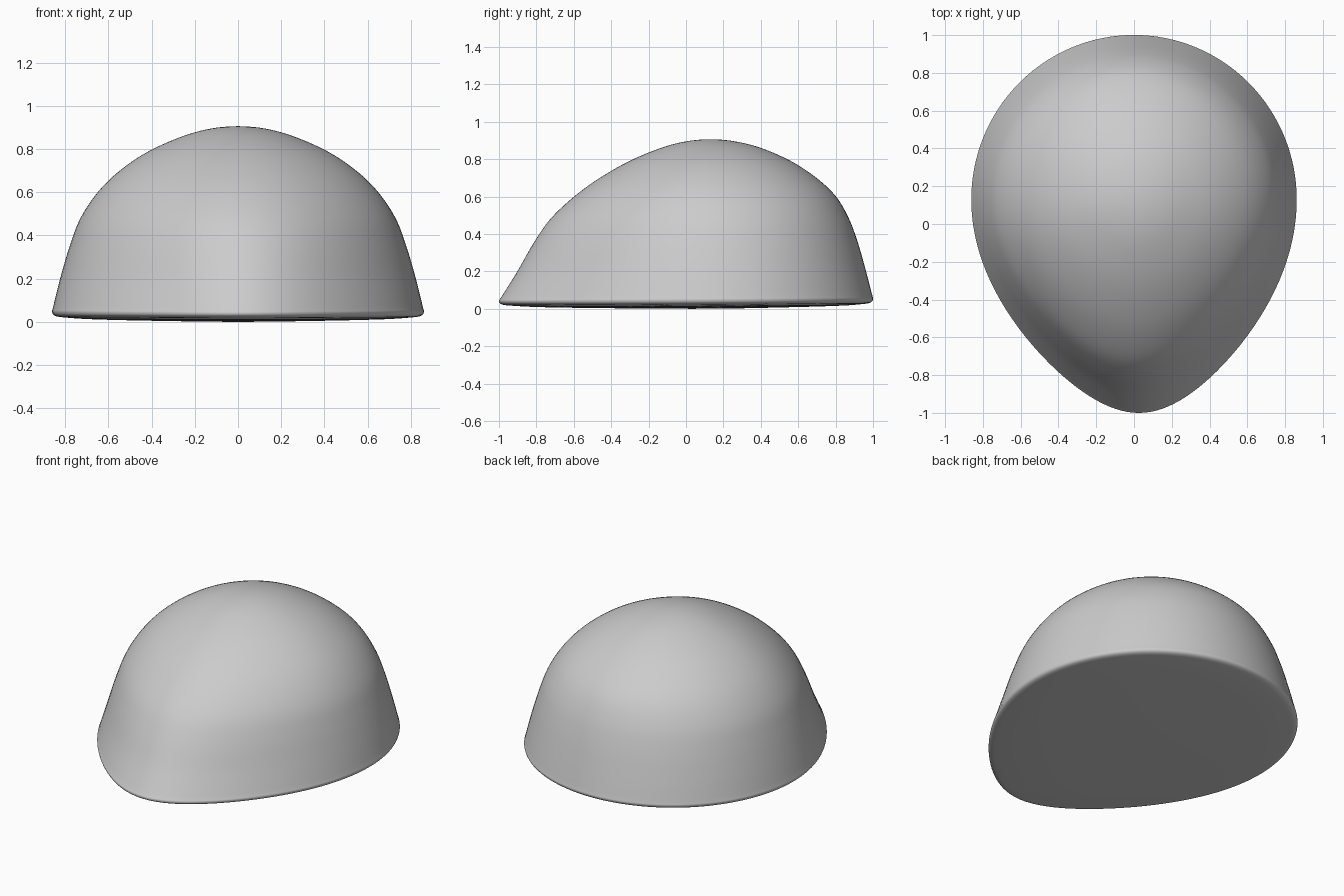
import bpy, bmesh
from math import sin, cos, pi

if "Cube" in bpy.data.objects:
    bpy.data.objects.remove(bpy.data.objects["Cube"])

# Level rows: z, half width, front reach, back reach, front taper
Y0 = 0.13
rows = [
    (0.000, 0.00, 0.00, 0.00, 0.27),
    (0.005, 0.40, 0.52, 0.40, 0.27),
    (0.012, 0.68, 0.89, 0.69, 0.27),
    (0.020, 0.80, 1.05, 0.81, 0.27),
    (0.027, 0.846, 1.112, 0.853, 0.27),
    (0.045, 0.861, 1.130, 0.870, 0.27),
    (0.075, 0.855, 1.112, 0.864, 0.27),
    (0.20, 0.824, 1.033, 0.832, 0.26),
    (0.35, 0.780, 0.946, 0.790, 0.23),
    (0.48, 0.730, 0.855, 0.742, 0.20),
    (0.60, 0.650, 0.728, 0.672, 0.17),
    (0.70, 0.548, 0.590, 0.567, 0.14),
    (0.79, 0.414, 0.432, 0.430, 0.12),
    (0.86, 0.255, 0.263, 0.270, 0.10),
    (0.895, 0.125, 0.128, 0.130, 0.10),
    (0.906, 0.00, 0.00, 0.00, 0.10),
]


def mirrored(r):
    return (r[0], -r[1], -r[2], -r[3], r[4])


def spline(p, q, r, s, t):
    return [0.5 * (2 * b + (c - a) * t + (2 * a - 5 * b + 4 * c - d) * t * t
                   + (3 * b - a - 3 * c + d) * t ** 3)
            for a, b, c, d in zip(p, q, r, s)]


# Smooth the rows into a dense profile, passing flat through both poles
pts = [mirrored(rows[1])] + rows + [mirrored(rows[-2])]
STEPS, SEG = 5, 128
levels = [spline(*pts[i:i + 4], k / STEPS)
          for i in range(len(rows) - 1) for k in range(STEPS)][1:]

bm = bmesh.new()
rings = []
for z, w, front, back, taper in levels:
    ring = []
    for i in range(SEG):
        a = 2 * pi * i / SEG
        s, x, y = sin(a), w * cos(a), back * sin(a)
        if s < 0:
            # Egg-shaped front half with a slightly offset tip
            x = x * (1 - taper * s * s) + 0.03 * w * s * s
            y = front * s
        # The rim sits a little lower towards the front
        lean = 0.006 * s * max(0, 1 - z / 0.4) * w
        ring.append(bm.verts.new((x, Y0 + y, z + lean)))
    rings.append(ring)

# Dome and underside skin
for lo, hi in zip(rings, rings[1:]):
    for i in range(SEG):
        j = (i + 1) % SEG
        bm.faces.new((lo[i], lo[j], hi[j], hi[i]))
bottom = bm.verts.new((0, Y0, 0))
top = bm.verts.new((0, Y0, rows[-1][0]))
for i in range(SEG):
    j = (i + 1) % SEG
    bm.faces.new((bottom, rings[0][j], rings[0][i]))
    bm.faces.new((top, rings[-1][i], rings[-1][j]))
bmesh.ops.recalc_face_normals(bm, faces=bm.faces)

mesh = bpy.data.meshes.new("egg_dome")
bm.to_mesh(mesh)
bm.free()
mesh.shade_smooth()
dome = bpy.data.objects.new("egg_dome", mesh)
bpy.context.collection.objects.link(dome)
